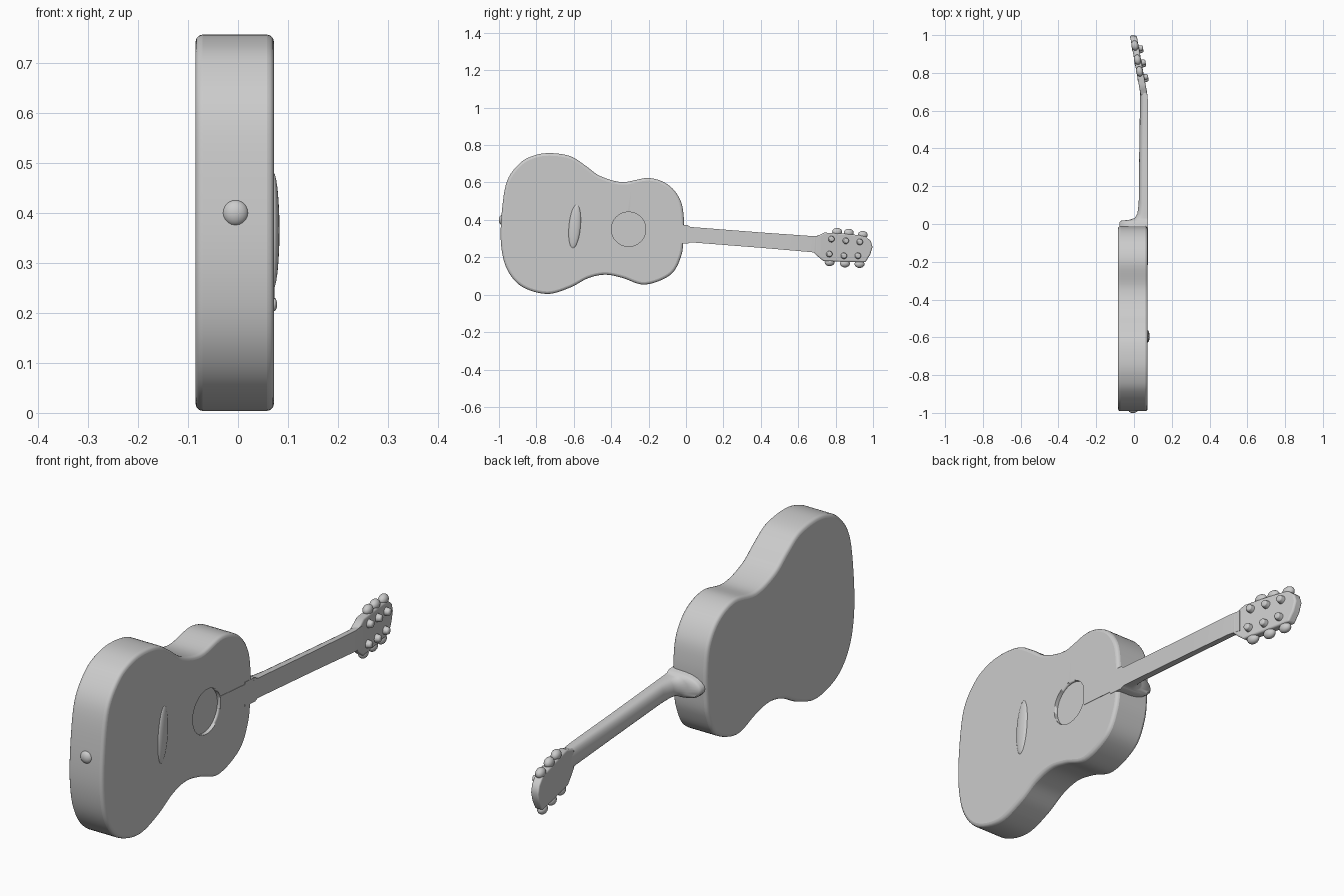
import bpy, bmesh, math
from mathutils import Vector, Matrix

cube = bpy.data.objects.get("Cube")
if cube:
    bpy.data.objects.remove(cube, do_unlink=True)

grey = bpy.data.materials.new("plain grey")
grey.use_nodes = True
GREY = (0.6, 0.6, 0.6, 1)
grey.diffuse_color = GREY
grey.node_tree.nodes["Principled BSDF"].inputs["Base Color"].default_value = GREY


def finish(name, bm, angle=40):
    """Turn a bmesh into a smooth-shaded object."""
    bmesh.ops.recalc_face_normals(bm, faces=bm.faces)
    mesh = bpy.data.meshes.new(name)
    bm.to_mesh(mesh)
    bm.free()
    ob = bpy.data.objects.new(name, mesh)
    bpy.context.collection.objects.link(ob)
    mesh.materials.append(grey)
    bpy.ops.object.select_all(action="DESELECT")
    ob.select_set(True)
    bpy.context.view_layer.objects.active = ob
    bpy.ops.object.shade_smooth_by_angle(angle=math.radians(angle))
    return ob


def smooth_loop(pts, steps):
    """Closed Catmull-Rom curve through 2D points."""
    out, n = [], len(pts)
    for i in range(n):
        a, b, c, d = (Vector(pts[(i + k) % n]) for k in (-1, 0, 1, 2))
        for s in range(steps):
            t = s / steps
            out.append(0.5 * (2 * b + (c - a) * t + (2 * a - 5 * b + 4 * c - d) * t ** 2
                              + (3 * b - a - 3 * c + d) * t ** 3))
    return out


def loft(rings):
    """Skin rings of equal length and cap both ends."""
    bm = bmesh.new()
    vs = [[bm.verts.new(p) for p in r] for r in rings]
    n = len(rings[0])
    for r0, r1 in zip(vs, vs[1:]):
        for i in range(n):
            j = (i + 1) % n
            bm.faces.new((r0[i], r0[j], r1[j], r1[i]))
    bm.faces.new(vs[0])
    bm.faces.new(vs[-1])
    return bm


def bevel(ob, width, segments=3):
    m = ob.modifiers.new("rounded rim", "BEVEL")
    m.width, m.segments = width, segments
    m.limit_method, m.angle_limit = "ANGLE", math.radians(50)


def weighted(ob):
    m = ob.modifiers.new("even shading", "WEIGHTED_NORMAL")
    m.keep_sharp = True


def ellipsoid(name, loc, size, rot=Matrix()):
    bm = bmesh.new()
    mat = Matrix.Translation(loc) @ rot @ Matrix.Diagonal((*size, 1))
    bmesh.ops.create_uvsphere(bm, u_segments=20, v_segments=12, radius=1, matrix=mat)
    return finish(name, bm, 60)


# Body: waisted outline in (y, z), extruded along x
outline = [(-.727, .757), (-.62, .741), (-.54, .692), (-.46, .635), (-.34, .602), (-.20, .624),
           (-.096, .588), (-.032, .51), (-.012, .415), (-.013, .30), (-.028, .20), (-.085, .105),
           (-.22, .054), (-.34, .090), (-.433, .107), (-.524, .088), (-.62, .038), (-.743, .004),
           (-.877, .043), (-.957, .136), (-.989, .27), (-.985, .44), (-.957, .607),
           (-.888, .703), (-.813, .744)]
loop = smooth_loop(outline, 6)
body = finish("body", loft([[(x, p.x, p.y) for p in loop] for x in (-.085, .072)]))
bevel(body, .014)

# Sound hole: shallow round recess in the soundboard
bm = bmesh.new()
bmesh.ops.create_cone(bm, cap_ends=True, segments=64, radius1=.092, radius2=.092, depth=.1,
                      matrix=Matrix.Translation((.106, -.307, .35)) @ Matrix.Rotation(math.pi / 2, 4, "Y"))
cutter = finish("sound_hole_cutter", bm)
cutter.hide_render = True
cutter.hide_set(True)
cut = body.modifiers.new("sound hole", "BOOLEAN")
cut.operation, cut.solver, cut.object = "DIFFERENCE", "EXACT", cutter
weighted(body)

# Neck with heel: D-shaped sections (y, half width, top x, back x)
stations = [(-.06, .050, .073, -.078), (.008, .050, .073, -.078), (.017, .045, .073, -.070),
            (.022, .042, .073, -.025), (.032, .041, .073, .004), (.055, .041, .073, .018),
            (.11, .041, .073, .025), (.40, .041, .073, .028), (.66, .043, .073, .032),
            (.72, .045, .066, .030)]
rings = []
for y, w, top, back in stations:
    zc = .323 - .078 * y
    edge = top - .014
    ring = [(top, y, zc - w), (top, y, zc + w)]
    for k in range(13):
        a = math.pi * k / 12
        ring.append((edge - (edge - back) * math.sin(a) ** .7 if 0 < k < 12 else edge,
                     y, zc + w * math.cos(a)))
    rings.append(ring)
neck = finish("neck", loft(rings), 45)

# Fingerboard tongue, almost flush on the soundboard
tongue = [(-.218, .299), (-.218, .381), (0, .364), (0, .282)]
finish("fingerboard_tongue", loft([[(x, y, z) for y, z in tongue] for x in (.066, .0735)]))


def head_x(y):
    """Centre plane of the tilted headstock."""
    return .051 - .18 * (y - .70)


# Headstock: outline in (y, z), leaning backwards
head = [(.68, .309), (.71, .318), (.74, .332), (.85, .326), (.955, .315), (.988, .288), (.997, .255),
        (.985, .215), (.96, .174), (.85, .176), (.735, .180), (.71, .200), (.68, .228)]
headstock = finish("headstock", loft([[(head_x(y) + d, y, z) for y, z in head] for d in (-.019, .017)]))
bevel(headstock, .007)
weighted(headstock)

# Tuners: a post on the face and a knob at the edge for each string
posts = {"upper": [(.778, .297), (.855, .288), (.93, .282)],
         "lower": [(.767, .217), (.845, .208), (.92, .208)]}
knobs = {"upper": [(.808, .336), (.870, .331), (.945, .320)],
         "lower": [(.768, .174), (.850, .167), (.928, .164)]}
tilt = Matrix.Rotation(math.radians(10), 4, "Z")
for side in posts:
    for i, (y, z) in enumerate(posts[side], 1):
        bm = bmesh.new()
        place = Matrix.Translation((head_x(y) + .022, y, z)) @ tilt @ Matrix.Rotation(math.pi / 2, 4, "Y")
        bmesh.ops.create_cone(bm, cap_ends=True, segments=20, radius1=.019, radius2=.013,
                              depth=.032, matrix=place)
        bevel(finish(f"{side}_tuner_post_{i}", bm), .005, 2)
    for i, (y, z) in enumerate(knobs[side], 1):
        ellipsoid(f"{side}_tuner_knob_{i}", (head_x(y) - .002, y, z), (.019, .027, .021), tilt)

# Bridge ridge on the soundboard and strap button on the end
ellipsoid("bridge", (.070, -.595, .365), (.013, .032, .118), Matrix.Rotation(-.09, 4, "X"))
ellipsoid("strap_button", (-.005, -.983, .40), (.026, .018, .026))
